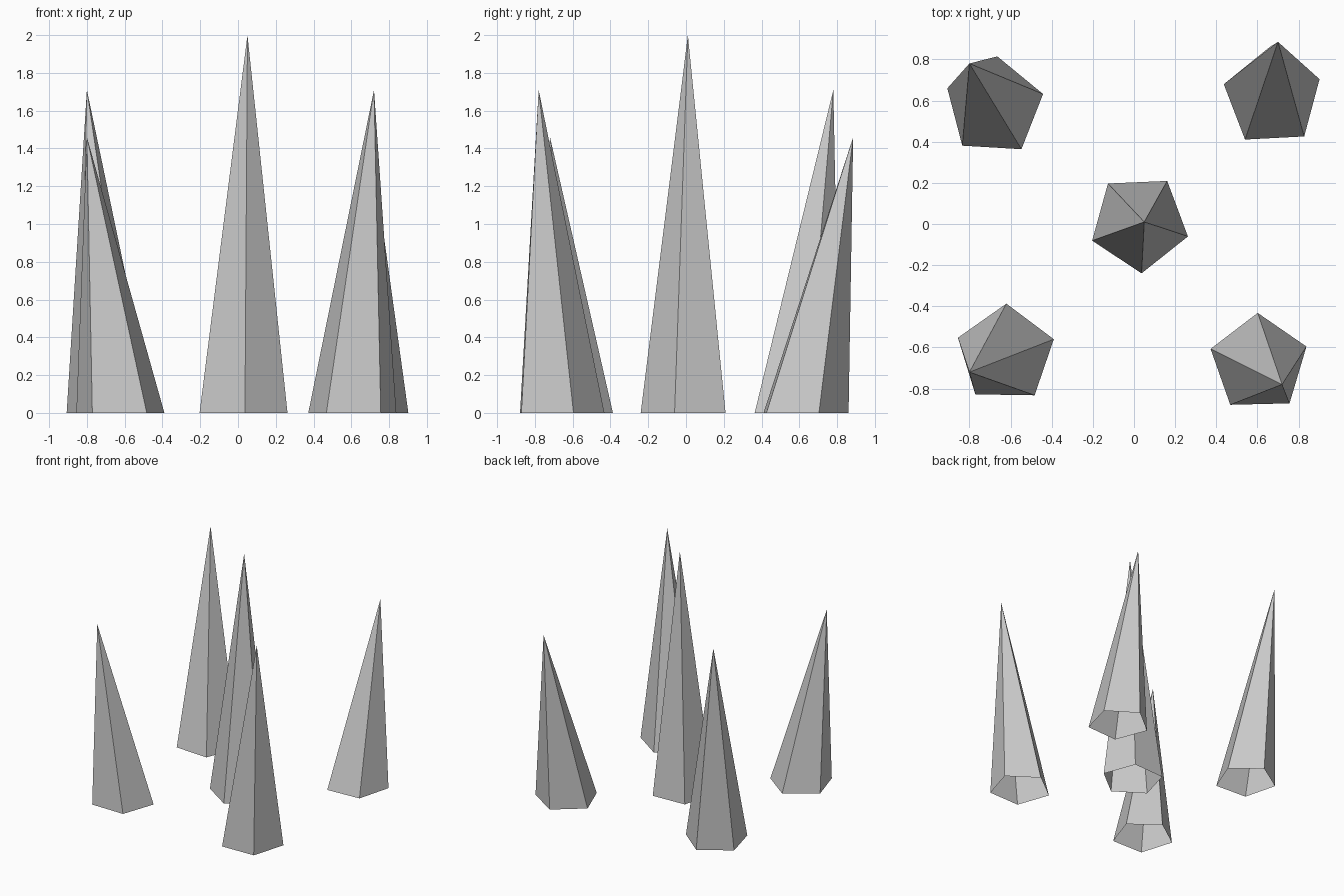
import bpy, bmesh
from math import radians, sin, cos, tau

cube = bpy.data.objects.get("Cube")
if cube:
    bpy.data.objects.remove(cube)

# Single stone grey
stone = bpy.data.materials.new("stone_grey")
stone.use_nodes = True
GREY = (0.6, 0.6, 0.6, 1)
stone.diffuse_color = GREY
stone.node_tree.nodes["Principled BSDF"].inputs["Base Color"].default_value = GREY

SIDES, RADIUS = 5, 0.245


def spike(name, base, turn, tip):
    """Leaning five-sided spike, open underneath."""
    bm = bmesh.new()
    ring = []
    for i in range(SIDES):
        a = radians(turn) + tau * i / SIDES
        ring.append(bm.verts.new((base[0] + RADIUS * cos(a),
                                  base[1] + RADIUS * sin(a), 0)))
    apex = bm.verts.new(tip)
    for i in range(SIDES):
        bm.faces.new((ring[i], ring[(i + 1) % SIDES], apex))
    mesh = bpy.data.meshes.new(name)
    bm.to_mesh(mesh)
    bm.free()
    mesh.materials.append(stone)
    bpy.context.collection.objects.link(bpy.data.objects.new(name, mesh))


# Tall centre spike and four leaning outward at the corners
spike("center_spike", (0.026, 0.005), -87.5, (0.05, 0.01, 2.0))
spike("front_right_spike", (-0.624, -0.632), 89.1, (-0.80, -0.72, 1.46))
spike("front_left_spike", (0.607, -0.677), 91.4, (0.72, -0.78, 1.71))
spike("back_left_spike", (0.673, 0.616), 93, (0.70, 0.885, 1.46))
spike("back_right_spike", (-0.679, 0.570), 86.6, (-0.80, 0.78, 1.71))
